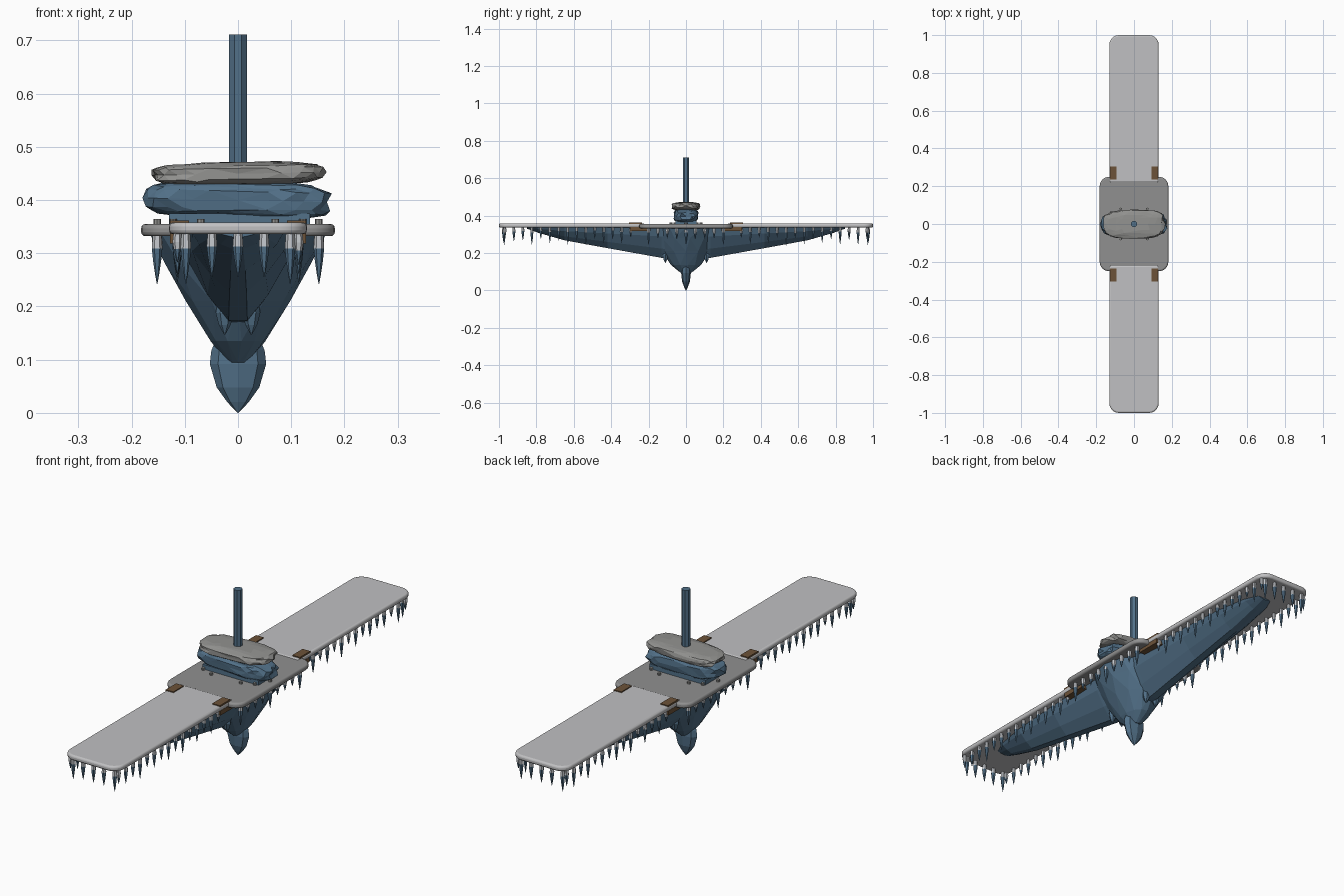
import bpy, bmesh, math, random
from mathutils import Vector

random.seed(4)
if "Cube" in bpy.data.objects:
    bpy.data.objects.remove(bpy.data.objects["Cube"])


def material(name, rgb):
    m = bpy.data.materials.new(name)
    m.use_nodes = True
    m.diffuse_color = (*rgb, 1)
    m.node_tree.nodes["Principled BSDF"].inputs["Base Color"].default_value = (*rgb, 1)
    return m


PALE = material("pale grey", (0.53, 0.53, 0.54))
GREY = material("mid grey", (0.28, 0.28, 0.28))
STONE = material("stone grey", (0.29, 0.29, 0.28))
BLUE = material("slate blue", (0.085, 0.165, 0.25))
BROWN = material("brown", (0.15, 0.085, 0.04))
FROST = material("frost white", (0.55, 0.57, 0.6))


def finish(name, bm, *mats):
    bmesh.ops.recalc_face_normals(bm, faces=bm.faces)
    me = bpy.data.meshes.new(name)
    bm.to_mesh(me)
    bm.free()
    for m in mats:
        me.materials.append(m)
    ob = bpy.data.objects.new(name, me)
    bpy.context.collection.objects.link(ob)
    return ob


def add_box(bm, x0, x1, y0, y1, z0, z1):
    vs = bmesh.ops.create_cube(bm, size=1)["verts"]
    for v in vs:
        v.co = Vector((x0 + (v.co.x + .5) * (x1 - x0),
                       y0 + (v.co.y + .5) * (y1 - y0),
                       z0 + (v.co.z + .5) * (z1 - z0)))


def loft(bm, rings):
    """Skin a list of equal-length point rings and cap both ends."""
    rows = [[bm.verts.new(p) for p in r] for r in rings]
    n = len(rows[0])
    for a, b in zip(rows, rows[1:]):
        for i in range(n):
            bm.faces.new((a[i], a[(i + 1) % n], b[(i + 1) % n], b[i]))
    bm.faces.new(rows[0])
    bm.faces.new(rows[-1])


def ring(rx, ry, z, n, x=0, y=0, turn=0.0):
    return [(x + rx * math.cos(math.tau * i / n + turn),
             y + ry * math.sin(math.tau * i / n + turn), z) for i in range(n)]


def slab(name, x, y0, y1, z0, z1, mat, sides):
    """Plank whose corners are rounded only on the chosen ends."""
    bm = bmesh.new()
    add_box(bm, -x, x, y0, y1, z0, z1)
    ends = [e for e in bm.edges
            if abs(e.verts[0].co.z - e.verts[1].co.z) > .01
            and any(e.verts[0].co.y * s > abs(y0 + y1) / 2 for s in sides)]
    bmesh.ops.bevel(bm, geom=ends, offset=.05, segments=6, profile=.5, affect='EDGES')
    ob = finish(name, bm, mat)
    bev = ob.modifiers.new("rounded rim", 'BEVEL')
    bev.width = .008
    bev.segments = 3
    bev.limit_method = 'ANGLE'
    bev.angle_limit = math.radians(50)
    bpy.context.view_layer.objects.active = ob
    for o in bpy.context.selected_objects:
        o.select_set(False)
    ob.select_set(True)
    bpy.ops.object.shade_smooth_by_angle(angle=math.radians(35))
    return ob


# Decks
slab("centre_deck", .182, -.25, .25, .332, .355, GREY, (-1, 1))
slab("back_deck", .13, .22, 1, .336, .358, PALE, (1,))
slab("front_deck", .13, -1, -.22, .336, .358, PALE, (-1,))

# Hinge brackets joining the decks
bm = bmesh.new()
for sx in (-1, 1):
    for sy in (-1, 1):
        add_box(bm, sx * .092, sx * .128, sy * .235, sy * .305, .352, .362)
        add_box(bm, sx * .095, sx * .128, sy * .19, sy * .3, .318, .338)
finish("hinge_brackets", bm, BROWN)

# Central hull: faceted cone narrowing downward
bm = bmesh.new()
hull = [(.165, .175, .335), (.138, .16, .28), (.098, .13, .21),
        (.052, .08, .135), (.02, .03, .095)]
loft(bm, [ring(rx, ry, z, 12, turn=.13 * (i % 2)) for i, (rx, ry, z) in enumerate(hull)])
bmesh.ops.triangulate(bm, faces=bm.faces)
finish("central_hull", bm, BLUE)

# Tapering keels under the front and back decks
keel = [(.04, .112, .165), (.13, .11, .174), (.42, .1, .226),
        (.65, .085, .268), (.79, .062, .308), (.85, .035, .33)]
for side, label in ((-1, "front_keel"), (1, "back_keel")):
    bm = bmesh.new()
    rings = []
    for y, w, low in keel:
        h = .338 - low
        half = [(w, .338), (w * .86, .338 - h * .3), (w * .52, .338 - h * .7), (w * .16, low)]
        rings.append([(x, y * side, z) for x, z in half]
                     + [(-x, y * side, z) for x, z in reversed(half)])
    loft(bm, rings)
    finish(label, bm, BLUE)

# Pointed crystal at the bottom of the hull
bm = bmesh.new()
drop = [(.035, .02, .15), (.05, .025, .118), (.053, .026, .092),
        (.04, .021, .048), (.02, .011, .02), (.001, .001, 0)]
loft(bm, [ring(a, b, z, 8) for a, b, z in drop])
finish("bottom_crystal", bm, BLUE)

# Small crystals at the foot of each keel
bm = bmesh.new()
for sx in (-1, 1):
    for sy in (-1, 1):
        loft(bm, [ring(r, r, z, 6, sx * .025, sy * .11)
                  for r, z in ((.012, .215), (.017, .188), (.011, .165), (.001, .147))])
finish("keel_crystals", bm, BLUE)


# Icicles along every deck edge, frosted at the root
def icicle(bm, x, y, length, r):
    top = .338
    loft(bm, [ring(r * k, r * k, top - length * t, 6, x, y)
              for k, t in ((.8, 0), (1, .3), (.75, .55), (.4, .8), (.05, 1))])


bm = bmesh.new()
for sx in (-1, 1):
    for sy in (-1, 1):
        for i in range(15):
            long = .085 if i % 2 else .06
            icicle(bm, sx * .114, sy * (.968 - i * .048), long + random.uniform(-.01, .012), .009)
    for i in range(9):
        icicle(bm, sx * .152, -.2 + i * .05, .096 if i % 4 == 0 else .06, .010)
for sy in (-1, 1):
    for i in range(-1, 2):
        icicle(bm, i * .049, sy * .975, .083, .010)
    for sx in (-1, 1):
        icicle(bm, sx * .098, sy * .972, .096, .010)
for f in bm.faces:
    f.material_index = 1 if f.calc_center_median().z > .312 else 0
finish("icicles", bm, BLUE, FROST)


# Rough boulders stacked on the centre deck
def boulder(name, rx, ry, z0, z1, mat, tilt):
    bm = bmesh.new()
    bmesh.ops.create_icosphere(bm, subdivisions=3, radius=1)

    def boxy(v, p):
        return math.copysign(abs(v) ** p, v)
    for v in bm.verts:
        k = 1 + random.uniform(-.07, .02)
        x, y, z = (boxy(c, .6) * k for c in v.co)
        v.co = (x * rx, y * ry, (z0 + z1) / 2 + z * (z1 - z0) / 2 + tilt * x)
    bmesh.ops.dissolve_limit(bm, angle_limit=math.radians(9), verts=bm.verts, edges=bm.edges)
    finish(name, bm, mat)


boulder("lower_boulder", .178, .068, .363, .437, BLUE, -.004)
boulder("upper_boulder", .165, .078, .427, .472, STONE, .003)

# Footing slab, studs and mast
bm = bmesh.new()
add_box(bm, -.13, .135, -.055, .055, .35, .375)
finish("boulder_footing", bm, BLUE)

bm = bmesh.new()
for sx in (-1, 1):
    for x, y in ((.152, 0), (.122, .06), (.07, .08)):
        for sy in (-1, 1) if y else (1,):
            loft(bm, [ring(.007, .007, z, 8, sx * x, sy * y) for z in (.35, .364)])
finish("deck_studs", bm, STONE)

bm = bmesh.new()
loft(bm, [ring(.018, .018, z, 8, turn=math.pi / 8) for z in (.36, .711)])
finish("mast", bm, BLUE)
